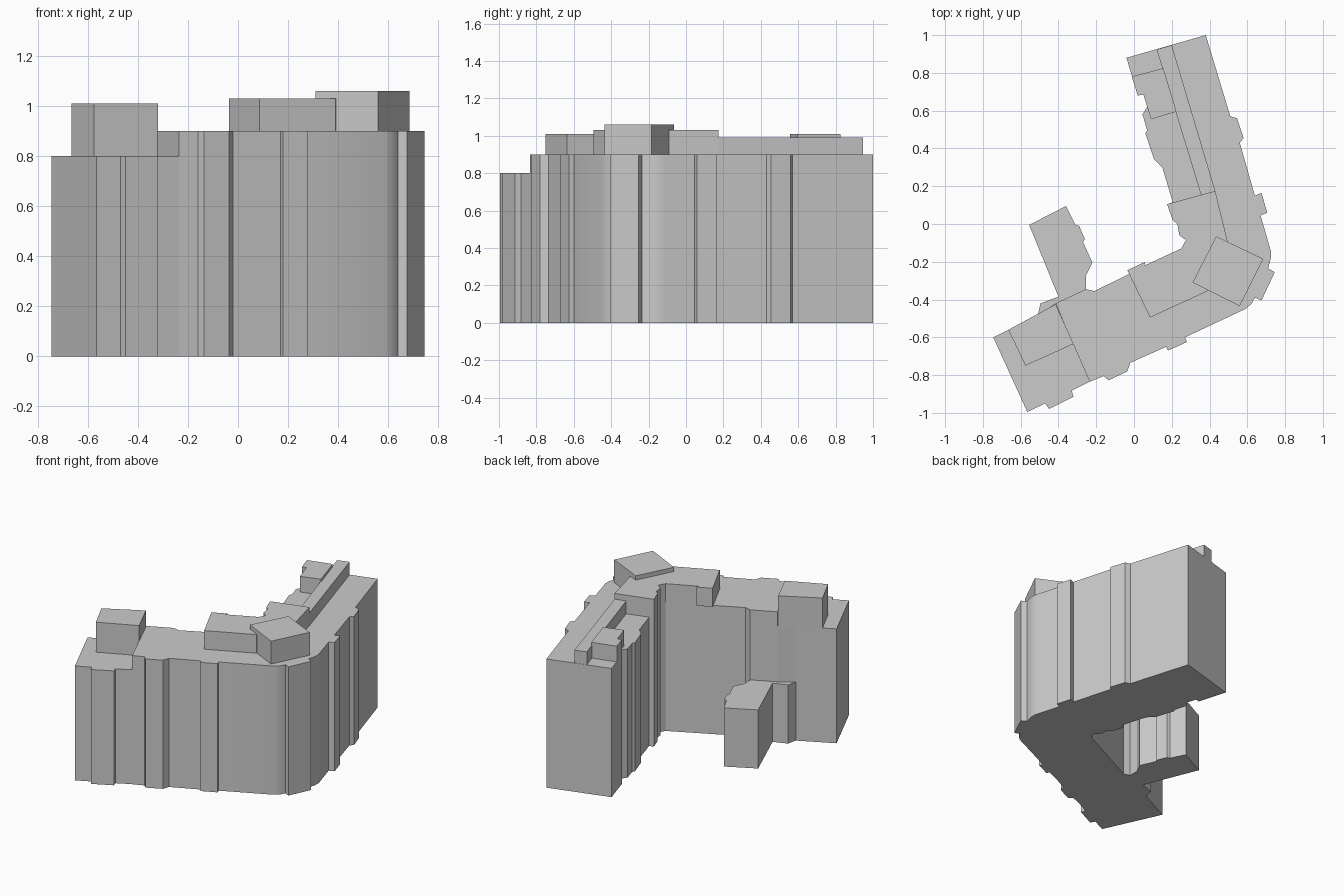
import bpy, bmesh


def prism(name, outline, z0, z1, smooth=False):
    """Extrude a plan outline between two heights."""
    bm = bmesh.new()
    base = bm.faces.new([bm.verts.new((x, y, z0)) for x, y in outline])
    ext = bmesh.ops.extrude_face_region(bm, geom=[base], use_keep_orig=True)
    top = [v for v in ext["geom"] if isinstance(v, bmesh.types.BMVert)]
    bmesh.ops.translate(bm, verts=top, vec=(0, 0, z1 - z0))
    bmesh.ops.recalc_face_normals(bm, faces=bm.faces)
    mesh = bpy.data.meshes.new(name)
    bm.to_mesh(mesh)
    bm.free()
    obj = bpy.data.objects.new(name, mesh)
    bpy.context.collection.objects.link(obj)
    if smooth:
        bpy.context.view_layer.objects.active = obj
        obj.select_set(True)
        bpy.ops.object.shade_smooth_by_angle(angle=0.45)
        obj.select_set(False)
    return obj


# Inner courtyard corner, shared by the main block and the corner roof storey
court = [(0.25, -0.13), (0.275, -0.085), (0.24, -0.06), (0.23, 0.0),
         (0.205, 0.02), (0.175, 0.105)]

# Main bent block
outer = [(0.38, 1.0), (0.51, 0.57), (0.545, 0.56), (0.58, 0.455), (0.56, 0.43),
         (0.64, 0.15), (0.675, 0.165), (0.705, 0.06), (0.67, 0.045),
         (0.715, -0.11), (0.724, -0.14), (0.724, -0.18), (0.71, -0.235),
         (0.745, -0.255), (0.675, -0.405), (0.64, -0.39), (0.62, -0.425),
         (0.59, -0.45), (0.27, -0.6), (0.28, -0.625), (0.18, -0.67),
         (0.17, -0.65), (-0.02, -0.735), (-0.035, -0.78), (-0.135, -0.828),
         (-0.16, -0.805), (-0.235, -0.835)]
inner = [(-0.415, -0.42), (-0.255, -0.345), (-0.21, -0.355)]
north = [(0.205, 0.115), (0.15, 0.3), (0.105, 0.345), (0.06, 0.48),
         (0.07, 0.495), (0.045, 0.58), (0.07, 0.62), (0.05, 0.685),
         (0.02, 0.68), (-0.04, 0.88)]
prism("main_block", outer + inner + court + north, 0, 0.9, smooth=True)

# Lower end wing
prism("low_wing", [(-0.235, -0.835), (-0.33, -0.883), (-0.32, -0.915),
                   (-0.45, -0.98), (-0.47, -0.95), (-0.565, -0.995),
                   (-0.745, -0.6), (-0.51, -0.485), (-0.415, -0.42)], 0, 0.8)

# Courtyard annex with its link to the wing
prism("annex", [(-0.36, 0.095), (-0.31, -0.005), (-0.29, -0.01), (-0.26, -0.08),
                (-0.27, -0.095), (-0.22, -0.205), (-0.255, -0.275),
                (-0.255, -0.345), (-0.415, -0.42), (-0.51, -0.485),
                (-0.495, -0.42), (-0.4, -0.385), (-0.555, -0.005)], 0, 0.41)

# Roof storeys
prism("wing_penthouse", [(-0.415, -0.425), (-0.32, -0.635), (-0.575, -0.75),
                         (-0.665, -0.56)], 0.8, 1.01)
prism("corner_penthouse", [(-0.035, -0.245), (0.085, -0.495), (0.39, -0.355),
                           (0.495, -0.09), (0.43, 0.175)] + court[::-1]
      + [(0.055, -0.22), (0.06, -0.2)], 0.9, 1.03)
prism("rotated_penthouse", [(0.435, -0.065), (0.685, -0.185), (0.56, -0.435),
                            (0.31, -0.31)], 0.9, 1.06)
prism("roof_corridor", [(0.2, 0.947), (0.43, 0.175), (0.355, 0.153),
                        (0.12, 0.924)], 0.9, 0.99)
prism("stair_head", [(0.155, 0.825), (0.225, 0.595), (0.09, 0.555), (0.07, 0.62),
                     (0.05, 0.685), (0.02, 0.68), (-0.012, 0.78)], 0.9, 1.01)
